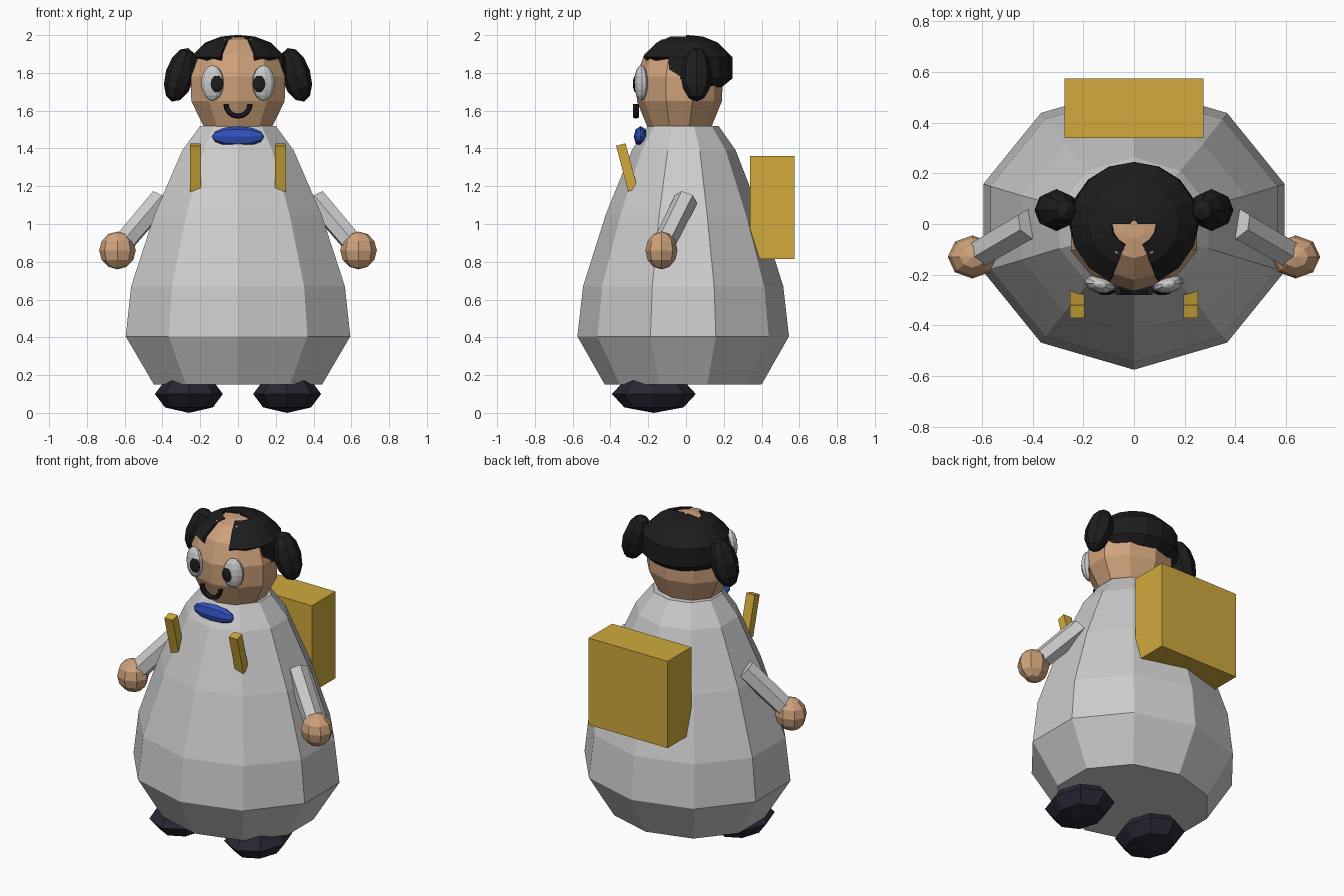
import bpy, bmesh, math
from mathutils import Vector, Matrix

if "Cube" in bpy.data.objects:
    bpy.data.objects.remove(bpy.data.objects["Cube"])


def material(name, rgb):
    m = bpy.data.materials.new(name)
    m.diffuse_color = (*rgb, 1)
    m.use_nodes = True
    m.node_tree.nodes["Principled BSDF"].inputs["Base Color"].default_value = m.diffuse_color
    return m


SKIN = material("skin", (0.62, 0.36, 0.2))
BLACK = material("black", (0.012, 0.012, 0.012))
SHOE = material("shoe", (0.02, 0.02, 0.035))
WHITE = material("white", (0.85, 0.85, 0.85))
YELLOW = material("yellow", (0.63, 0.4, 0.045))
BLUE = material("blue", (0.03, 0.08, 0.5))


def finish(name, bm, mat=None):
    bmesh.ops.recalc_face_normals(bm, faces=bm.faces)
    mesh = bpy.data.meshes.new(name)
    bm.to_mesh(mesh)
    bm.free()
    ob = bpy.data.objects.new(name, mesh)
    bpy.context.collection.objects.link(ob)
    if mat:
        mesh.materials.append(mat)
    return ob


def rings(profile, n, caps=True):
    """Stack n-sided elliptical rings (z, rx, ry, y centre), one corner facing front."""
    bm = bmesh.new()
    loops = []
    for z, rx, ry, cy in profile:
        angles = [2 * math.pi * i / n for i in range(n)]
        loops.append([bm.verts.new((rx * math.sin(a), cy - ry * math.cos(a), z)) for a in angles])
    for lo, hi in zip(loops, loops[1:]):
        for i in range(n):
            j = (i + 1) % n
            bm.faces.new((lo[i], lo[j], hi[j], hi[i]))
    if caps:
        bm.faces.new(loops[0])
        bm.faces.new(loops[-1])
    return bm


def ball(name, loc, radii, mat, rot=(0, 0, 0), seg=8, ring=6):
    bm = bmesh.new()
    bmesh.ops.create_uvsphere(bm, u_segments=seg, v_segments=ring, radius=1)
    bm.transform(Matrix.Diagonal((*radii, 1)))
    ob = finish(name, bm, mat)
    ob.location, ob.rotation_euler = loc, rot
    return ob


def box(name, loc, size, mat, rot=(0, 0, 0)):
    bm = bmesh.new()
    bmesh.ops.create_cube(bm, size=1)
    bm.transform(Matrix.Diagonal((*size, 1)))
    ob = finish(name, bm, mat)
    ob.location, ob.rotation_euler = loc, rot


def tube(name, a, b, r1, r2, n):
    a, b = Vector(a), Vector(b)
    bm = bmesh.new()
    bmesh.ops.create_cone(bm, cap_ends=True, segments=n, radius1=r1, radius2=r2, depth=(b - a).length)
    bm.transform((b - a).to_track_quat('Z', 'Y').to_matrix().to_4x4())
    ob = finish(name, bm)
    ob.location = (a + b) / 2


# robe-like body
finish("body", rings([
    (0.15, 0.468, 0.415, -0.015), (0.405, 0.625, 0.56, -0.015),
    (0.67, 0.595, 0.53, -0.015), (1.05, 0.465, 0.41, -0.015),
    (1.39, 0.31, 0.275, -0.012), (1.52, 0.21, 0.187, -0.015)], 10))

# head
finish("head", rings([
    (1.515, 0.19, 0.17, -0.035), (1.65, 0.26, 0.225, -0.035),
    (1.78, 0.262, 0.23, -0.035), (1.9, 0.215, 0.19, -0.03),
    (1.975, 0.12, 0.11, -0.025), (1.99, 0.04, 0.04, -0.02)], 10), SKIN)

# hair cap with a front parting and an open forehead
bm = rings([
    (1.725, 0.225, 0.19, 0.0), (1.77, 0.257, 0.24, 0.005),
    (1.885, 0.25, 0.245, 0.0), (1.96, 0.175, 0.17, 0.0),
    (1.992, 0.09, 0.09, 0.0), (2.0, 0.015, 0.015, 0.0)], 16)
gone = []
for f in bm.faces:
    c = f.calc_center_median()
    from_front = math.degrees(math.atan2(abs(c.x), -c.y))
    if (from_front < 22 and c.z < 1.999) or (c.z < 1.885 and from_front < 68) \
            or (c.z > 1.99 and from_front < 85):
        gone.append(f)
bmesh.ops.delete(bm, geom=gone, context='FACES')
hair = finish("hair", bm, BLACK)
thick = hair.modifiers.new("thickness", 'SOLIDIFY')
thick.thickness = 0.03
thick.offset = -1

# smile
bm = bmesh.new()
steps, sides, loops = 8, 6, []
for i in range(steps + 1):
    t = math.pi * (1 + i / steps)
    loop = []
    for k in range(sides):
        p = 2 * math.pi * k / sides
        r = 0.064 + 0.014 * math.cos(p)
        loop.append(bm.verts.new((r * math.cos(t), -0.265 + 0.018 * math.sin(p), 1.635 + r * math.sin(t))))
    loops.append(loop)
for a, b in zip(loops, loops[1:]):
    for k in range(sides):
        bm.faces.new((a[k], a[(k + 1) % sides], b[(k + 1) % sides], b[k]))
bm.faces.new(loops[0])
bm.faces.new(loops[-1])
finish("mouth", bm, BLACK)

# bow tie and backpack
ball("bow_tie", (0, -0.24, 1.463), (0.055, 0.037, 0.14), BLUE, (0, math.pi / 2, 0), 8, 6)
box("backpack", (0, 0.4575, 1.0875), (0.55, 0.235, 0.545), YELLOW)

# paired parts
for s, side in ((-1, "left"), (1, "right")):
    ball(side + "_eye", (s * 0.135, -0.237, 1.747), (0.062, 0.036, 0.094), WHITE, (0, 0, s * 0.25), 10, 8)
    ball(side + "_pupil", (s * 0.112, -0.268, 1.742), (0.035, 0.013, 0.045), BLACK, seg=10)
    ball(side + "_hair_bunch", (s * 0.306, 0.055, 1.79), (0.078, 0.083, 0.148), BLACK, (0, -s * 0.3, 0))
    tube(side + "_sleeve", (s * 0.41, 0.0, 1.13), (s * 0.615, -0.12, 0.89), 0.063, 0.06, 6)
    ball(side + "_hand", (s * 0.638, -0.13, 0.86), (0.097, 0.085, 0.1), SKIN)
    ball(side + "_foot", (s * 0.26, -0.17, 0.1), (0.18, 0.222, 0.1), SHOE, ring=4)
    box(side + "_strap", (s * 0.224, -0.313, 1.3), (0.058, 0.052, 0.25), YELLOW, (math.radians(15), 0, 0))
